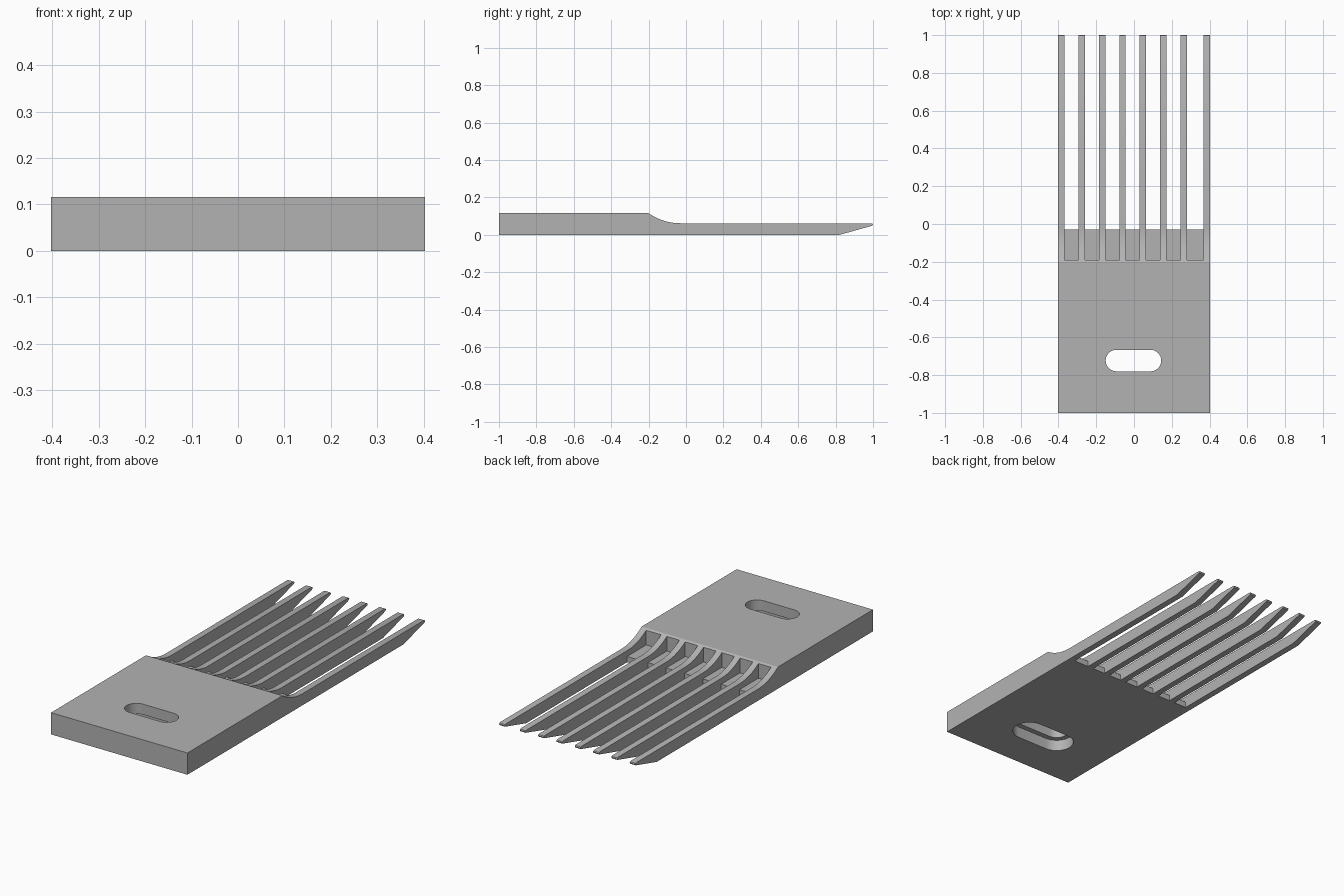
import bpy, bmesh, math
from mathutils import Vector

cube = bpy.data.objects.get("Cube")
if cube:
    bpy.data.objects.remove(cube, do_unlink=True)

grey = bpy.data.materials.new("plain grey")
grey.use_nodes = True
grey.diffuse_color = (0.45, 0.45, 0.45, 1)
grey.node_tree.nodes["Principled BSDF"].inputs["Base Color"].default_value = grey.diffuse_color

HALF_W, TOP, TOOTH_TOP = 0.402, 0.116, 0.062
TOOTH_W, PITCH, TEETH = 0.034, 0.108, 8
WALL_Y, SHELF_Y, SHELF_Z = -0.19, -0.03, 0.031


def prism(name, points, axis, lo, hi):
    """Extrude a closed outline along x (points are y, z) or z (points are x, y)."""
    bm = bmesh.new()
    place = (lambda p: (lo, *p)) if axis == "x" else (lambda p: (*p, lo))
    face = bm.faces.new([bm.verts.new(place(p)) for p in points])
    moved = bmesh.ops.extrude_face_region(bm, geom=[face])["geom"]
    shift = Vector((hi - lo, 0, 0)) if axis == "x" else Vector((0, 0, hi - lo))
    bmesh.ops.translate(bm, vec=shift, verts=[g for g in moved if isinstance(g, bmesh.types.BMVert)])
    bmesh.ops.recalc_face_normals(bm, faces=bm.faces)
    mesh = bpy.data.meshes.new(name)
    bm.to_mesh(mesh)
    bm.free()
    mesh.materials.append(grey)
    obj = bpy.data.objects.new(name, mesh)
    bpy.context.collection.objects.link(obj)
    return obj


def cut(body, cutter):
    """Subtract a cutter and discard it."""
    cutter.hide_render = True
    mod = body.modifiers.new("cut", "BOOLEAN")
    mod.operation, mod.solver, mod.object = "DIFFERENCE", "EXACT", cutter
    bpy.context.view_layer.objects.active = body
    bpy.ops.object.modifier_apply(modifier=mod.name)
    bpy.data.objects.remove(cutter, do_unlink=True)


def stadium(radius, half_straight, cx, cy, steps=16):
    points = []
    for side in (1, -1):
        for i in range(steps + 1):
            a = math.pi * (i / steps - 0.5)
            points.append((cx + side * (half_straight + radius * math.cos(a)),
                           cy + side * radius * math.sin(a)))
    return points


# Side profile: thick plate, concave sweep down to the teeth, chamfered tips
drop, run = TOP - TOOTH_TOP, 0.17
R = (run ** 2 + drop ** 2) / (2 * drop)
sweep = math.asin(run / R)
profile = [(-1, 0), (-1, TOP)]
for i in range(13):
    a = sweep * (1 - i / 12)
    profile.append((SHELF_Y - R * math.sin(a), TOOTH_TOP + R * (1 - math.cos(a))))
profile += [(0.99, TOOTH_TOP), (0.997, 0.06), (1, 0.055), (0.997, 0.049), (0.82, 0)]
body = prism("comb_plate", profile, "x", -HALF_W, HALF_W)

# Gaps between the teeth, leaving a low shelf at each root
gap = [(WALL_Y, SHELF_Z), (SHELF_Y, SHELF_Z), (SHELF_Y, -0.1),
       (1.1, -0.1), (1.1, 0.3), (WALL_Y, 0.3)]
starts = [-HALF_W + PITCH * i for i in range(TEETH - 1)] + [HALF_W - TOOTH_W]
for left, right in zip(starts, starts[1:]):
    cut(body, prism("gap_cutter", gap, "x", left + TOOTH_W, right))

# Mounting slot, with a wider recess underneath
cut(body, prism("slot_cutter", stadium(0.057, 0.09, -0.003, -0.723), "z", -0.1, 0.3))
cut(body, prism("recess_cutter", stadium(0.085, 0.09, -0.003, -0.723), "z", -0.1, 0.06))

bpy.ops.object.select_all(action="DESELECT")
body.select_set(True)
bpy.context.view_layer.objects.active = body
bpy.ops.object.shade_smooth_by_angle(angle=math.radians(25))
